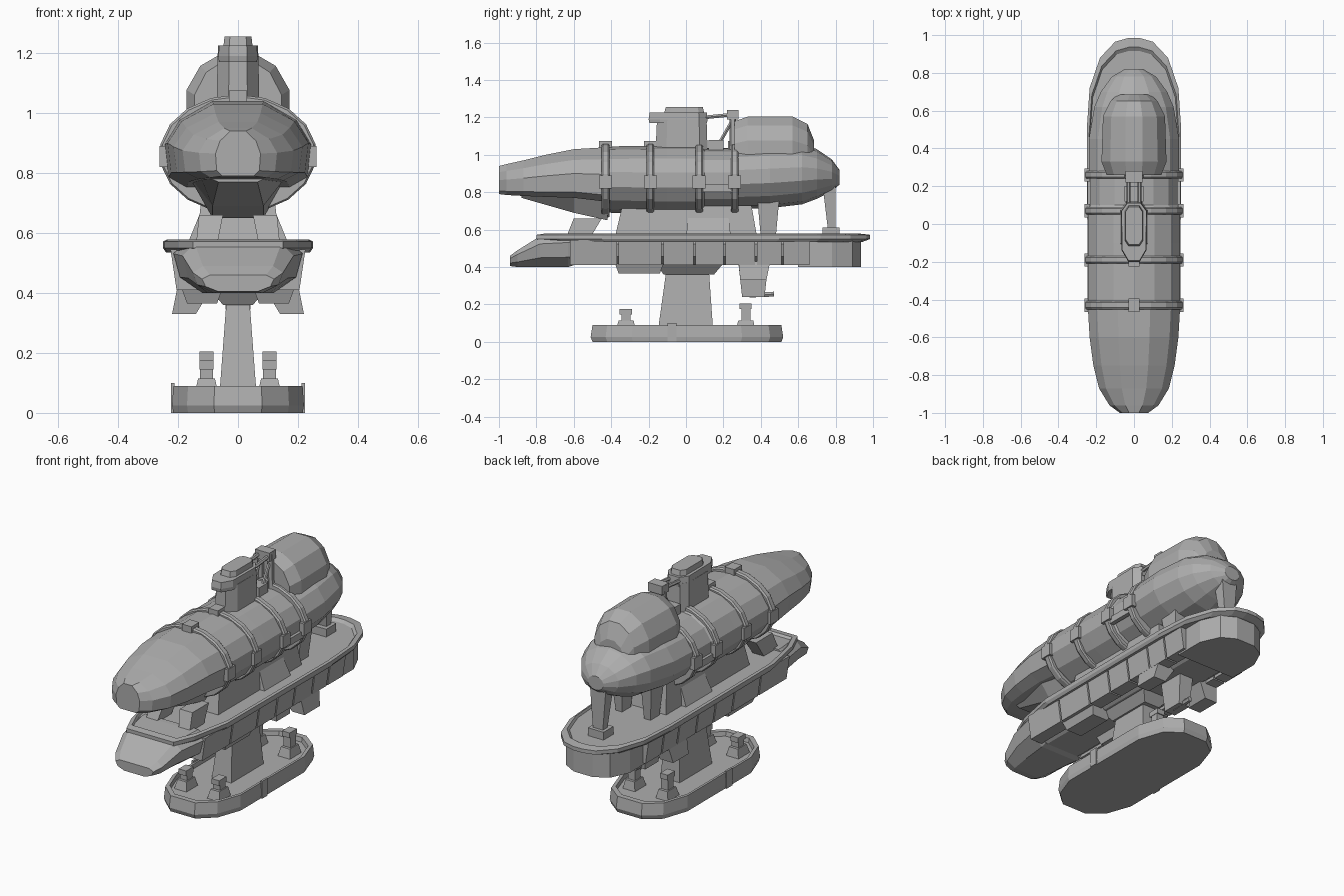
import bpy, bmesh, math
from mathutils import Vector

if "Cube" in bpy.data.objects:
    bpy.data.objects.remove(bpy.data.objects["Cube"])

GREY = bpy.data.materials.new("plain grey")
GREY.diffuse_color = (0.42, 0.42, 0.42, 1)
GREY.use_nodes = True
GREY.node_tree.nodes["Principled BSDF"].inputs["Base Color"].default_value = GREY.diffuse_color


def finish(name, bm):
    bmesh.ops.recalc_face_normals(bm, faces=bm.faces)
    me = bpy.data.meshes.new(name)
    bm.to_mesh(me)
    bm.free()
    me.materials.append(GREY)
    ob = bpy.data.objects.new(name, me)
    bpy.context.collection.objects.link(ob)
    return ob


def skin(name, rings):
    """Bridge rings of points and cap both ends."""
    bm = bmesh.new()
    vs = [[bm.verts.new(p) for p in r] for r in rings]
    n = len(vs[0])
    for a, b in zip(vs, vs[1:]):
        for i in range(n):
            bm.faces.new((a[i], a[(i + 1) % n], b[(i + 1) % n], b[i]))
    bm.faces.new(vs[0])
    bm.faces.new(vs[-1])
    return finish(name, bm)


def round_loft(name, sections, n=14):
    """Sections are (y, half width, z low, z high), each an ellipse."""
    rings = []
    for y, w, lo, hi in sections:
        ang = [2 * math.pi * (i + 0.5) / n for i in range(n)]
        rings.append([(w * math.cos(a), y, (lo + hi) / 2 + (hi - lo) / 2 * math.sin(a))
                      for a in ang])
    return skin(name, rings)


def shape_loft(name, prof, sections):
    """Half profile (x, z in 0..1) mirrored and scaled to each section."""
    full = prof + [(-x, z) for x, z in reversed(prof)]
    return skin(name, [[(w * x, y, lo + (hi - lo) * z) for x, z in full]
                       for y, w, lo, hi in sections])


def plate(name, half, levels):
    """Half plan outline mirrored and stacked; levels are (z, scale)."""
    full = half + [(-x, y) for x, y in reversed(half)]
    return skin(name, [[(x * s, y * s, z) for x, y in full] for z, s in levels])


def box(name, x, y, z, top=None):
    """Box from ranges; top gives other x and y ranges for the upper face."""
    tx, ty = top or (x, y)
    def r(a, b, h):
        return [(a[0], b[0], h), (a[1], b[0], h), (a[1], b[1], h), (a[0], b[1], h)]
    return skin(name, [r(x, y, z[0]), r(tx, ty, z[1])])


def pair(name, x, y, z, top=None):
    for s, side in ((1, "right"), (-1, "left")):
        flip = lambda v: tuple(sorted((s * v[0], s * v[1])))
        box(name + "_" + side, flip(x), y, z, top and (flip(top[0]), top[1]))


def bar(name, a, b, r, n=6):
    a, b = Vector(a), Vector(b)
    q = (b - a).to_track_quat('Z', 'Y')
    c = [q @ Vector((r * math.cos(2 * math.pi * i / n), r * math.sin(2 * math.pi * i / n), 0))
         for i in range(n)]
    return skin(name, [[a + v for v in c], [b + v for v in c]])


# Stand: base tray with a sunken top, pedestal, four bollards
base = plate("base_plate", [(.08, -.51), (.17, -.43), (.22, -.29), (.22, .3), (.17, .45), (.08, .52)],
             [(0, .98), (.025, 1), (.09, .98), (.09, .92), (.065, .91)])
pair("base_side_notch", (.212, .224), (-.1, -.05), (.0, .1))
box("pedestal", (-.062, .062), (-.15, .145), (.06, .42), ((-.035, .035), (-.1, .12)))
box("pedestal_collar", (-.05, .05), (-.12, .15), (.36, .42), ((-.1, .1), (-.16, .2)))
for s in (1, -1):
    for y, top in ((-.32, .175), (.32, .205)):
        box("bollard_foot", (s*.105 - .04, s*.105 + .04), (y - .055, y + .05), (.06, .115),
            ((s*.105 - .028, s*.105 + .028), (y - .04, y + .04)))
        box("bollard_post", (s*.105 - .022, s*.105 + .022), (y - .024, y + .024), (.1, top))
        box("bollard_cap", (s*.105 - .024, s*.105 + .024), (y - .035, y + .03), (top - .03, top))

# Lower hull: bow, spine and stern
HULL = [(.55, 0), (.9, .3), (1, .75), (.78, 1)]
shape_loft("bow", HULL, [(-.94, .12, .405, .46), (-.9, .15, .4, .49), (-.78, .185, .4, .565),
                         (-.63, .215, .4, .575), (-.6, .215, .41, .575)])
shape_loft("hull_spine", HULL, [(-.62, .19, .41, .56), (.65, .19, .41, .56)])
plate("stern", [(.19, .6), (.19, .78), (.14, .89), (.06, .935)], [(.4, 1), (.55, 1)])
# Deck with an overhanging rim
DECK = [(.15, -.8), (.2, -.68), (.245, -.45), (.25, .5), (.235, .72), (.18, .88), (.1, .965), (.03, .985)]
plate("deck", DECK, [(.535, .96), (.55, 1), (.572, 1), (.578, .95), (.565, .93)])
# Side lockers along the hull
for y0, y1 in ((-.62, -.37), (-.36, -.13), (-.12, .04), (.05, .2), (.21, .37), (.38, .51), (.52, .66)):
    pair("side_locker", (.13, .205), (y0, y1), (.41, .545), ((.13, .225), (y0, y1)))
# Underside fittings and rudder
pair("keel_block", (.07, .17), (-.36, -.14), (.365, .42), ((.05, .19), (-.38, -.12)))
pair("under_fin", (.14, .22), (.29, .43), (.33, .43), ((.08, .2), (.28, .45)))
box("rudder", (-.035, .035), (.3, .42), (.24, .42), ((-.045, .045), (.28, .44)))
bar("rudder_tip", (0, .34, .25), (0, .47, .255), .015)

# Supports between deck and upper body
box("saddle", (-.14, .14), (-.38, .38), (.56, .73), ((-.12, .12), (-.34, .35)))
box("saddle_core", (-.17, .17), (0, .24), (.56, .73), ((-.1, .1), (.02, .22)))
pair("front_support", (.07, .14), (-.64, -.51), (.56, .66), ((.05, .13), (-.6, -.45)))
pair("rear_strut", (.07, .11), (.4, .48), (.56, .78), ((.06, .13), (.38, .5)))
box("tail_strut", (-.03, .03), (.76, .8), (.59, .84), ((-.05, .05), (.73, .8)))
box("tail_strut_foot", (-.05, .05), (.73, .82), (.56, .61))

# Nose: flat bottom, upright walls, domed roof
NOSE = [(.7, 0), (.95, .12), (1, .5), (.8, .78), (.35, 1)]
shape_loft("nose", NOSE, [(-1, .075, .79, .94), (-.96, .13, .785, .95), (-.87, .185, .78, .97),
                          (-.75, .215, .775, 1.0), (-.6, .235, .77, 1.03), (-.43, .245, .75, 1.04)])
shape_loft("chin", [(.5, 0), (1, 1)], [(-.88, .13, .77, .8), (-.6, .17, .69, .8), (-.42, .17, .65, .8)])

# Main body and its clamp rings
round_loft("main_body", [(-.45, .235, .7, 1.035), (-.4, .25, .69, 1.045), (-.1, .25, .68, 1.05),
                         (.08, .25, .68, 1.05), (.1, .235, .7, 1.035), (.28, .235, .7, 1.035)])
for i, (y, w) in enumerate(((-.43, .022), (-.19, .02), (.07, .02), (.26, .02))):
    round_loft("clamp_ring_%d" % i, [(y - w, .255, .67, 1.055), (y - w * .6, .262, .665, 1.062),
                                     (y + w * .6, .262, .665, 1.062), (y + w, .255, .67, 1.055)], 18)
    for s in (1, -1):
        box("ring_latch", (s*.247 - .014, s*.247 + .014), (y - .035, y + .035), (.82, .89))
    box("ring_top_latch", (-.03, .03), (y - .035, y + .035), (1.03, 1.075))
pair("side_pipe", (.22, .245), (.09, .25), (.8, .84))

# Rear body and canopy
round_loft("rear_body", [(.26, .245, .71, 1.05), (.45, .245, .715, 1.06), (.62, .215, .735, 1.06),
                         (.7, .18, .765, 1.03), (.78, .12, .805, .975), (.82, .05, .84, .92)])
round_loft("canopy", [(.26, .15, .85, 1.185), (.33, .178, .85, 1.21), (.57, .17, .85, 1.21),
                      (.65, .13, .85, 1.17), (.685, .09, .85, 1.08)], 12)

# Tower with ribs and cap
TOWER = [(.03, -.155), (.068, -.1), (.068, .07), (.04, .11)]
plate("tower", TOWER, [(1.02, 1.05), (1.19, 1)])
plate("tower_cap", [(.03, -.2), (.065, -.14), (.068, .07), (.035, .115)],
      [(1.17, .98), (1.19, 1), (1.225, .97)])
plate("tower_lid", [(.03, -.12), (.05, -.09), (.05, .07), (.03, .1)], [(1.21, 1), (1.255, .9)])
for x in (-.05, 0, .05):
    bar("tower_rib", (x, -.14 + abs(x), 1.04), (x, -.14 + abs(x), 1.19), .012)

# Davit posts and pipes behind the tower
for s in (1, -1):
    bar("davit_post", (s*.035, .25, 1.0), (s*.03, .25, 1.235), .018)
    bar("davit_arm", (s*.03, .25, 1.215), (s*.03, .1, 1.2), .011)
    bar("davit_brace", (s*.03, .16, 1.03), (s*.03, .24, 1.17), .01)
box("davit_head", (-.045, .045), (.22, .28), (1.19, 1.24))
box("pipe_box", (-.05, .05), (.12, .2), (1.0, 1.08))
